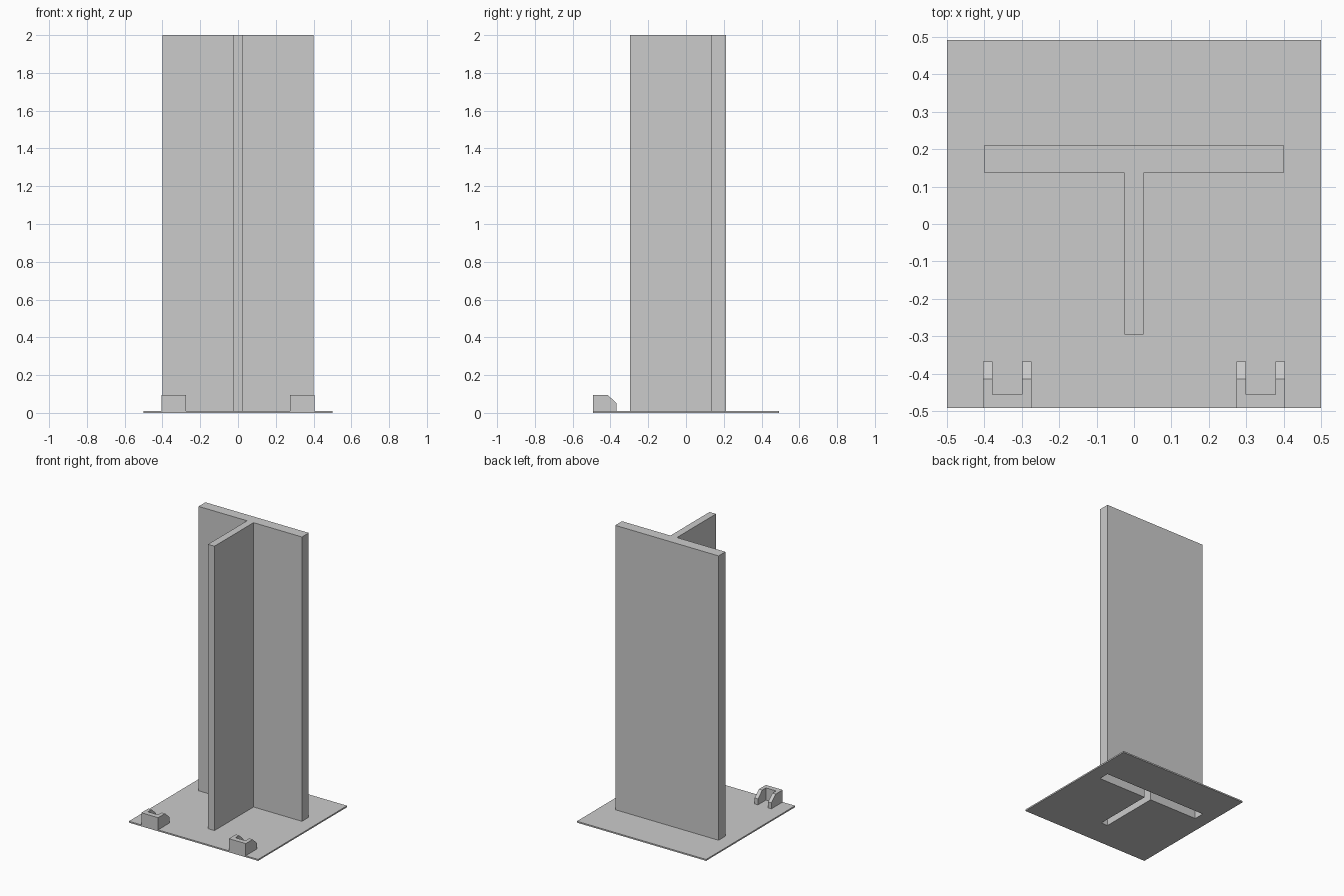
import bpy, bmesh

if "Cube" in bpy.data.objects:
    bpy.data.objects.remove(bpy.data.objects["Cube"])

FRONT, BACK = -0.492, 0.492      # plate extent in y
PLATE_T = 0.01                   # plate thickness
F_BACK, F_FRONT, STEM = 0.211, 0.136, -0.296   # T section in y


def prism(bm, outline, lo, hi, along_x=False, bottom=True, seam=False):
    """Extrude a counter-clockwise outline; optionally skip bottom or x=0 walls."""
    def place(u, v, w):
        return (w, u, v) if along_x else (u, v, w)
    a = [bm.verts.new(place(u, v, lo)) for u, v in outline]
    b = [bm.verts.new(place(u, v, hi)) for u, v in outline]
    bm.faces.new(b)
    if bottom:
        bm.faces.new(a[::-1])
    n = len(outline)
    for i in range(n):
        j = (i + 1) % n
        if seam and outline[i][0] == 0 and outline[j][0] == 0:
            continue
        bm.faces.new((a[i], a[j], b[j], b[i]))


def finish(bm, name, mirror=False):
    mesh = bpy.data.meshes.new(name)
    bm.to_mesh(mesh)
    bm.free()
    ob = bpy.data.objects.new(name, mesh)
    bpy.context.collection.objects.link(ob)
    if mirror:
        mod = ob.modifiers.new("mirror", 'MIRROR')
        mod.use_axis[0] = True
        mod.use_clip = True
    return ob


# Right half of the T section
half_t = [(0, STEM), (0.025, STEM), (0.025, F_FRONT),
          (0.4, F_FRONT), (0.4, F_BACK), (0, F_BACK)]

# Base plate with a T-shaped opening, mirrored
bm = bmesh.new()
prism(bm, [(0, FRONT), (0.5, FRONT), (0.5, BACK), (0, BACK)] + half_t[::-1],
      0, PLATE_T, seam=True)
finish(bm, "base_plate", mirror=True)

# T column, hollow and open at the bottom
bm = bmesh.new()
full_t = half_t[1:-1] + [(-x, y) for x, y in half_t[-2:0:-1]]
prism(bm, full_t, PLATE_T, 2.0, bottom=False)
finish(bm, "t_column")

# U-shaped clips at the front corners: two chamfered prongs and a front wall
bm = bmesh.new()
Z0, Z1 = PLATE_T, 0.095
prong = [(FRONT, Z0), (-0.368, Z0), (-0.368, 0.052), (-0.415, Z1), (FRONT, Z1)]
wall = [(FRONT, Z0), (-0.456, Z0), (-0.456, Z1), (FRONT, Z1)]
prism(bm, prong, 0.274, 0.3, along_x=True)
prism(bm, prong, 0.378, 0.404, along_x=True)
prism(bm, wall, 0.3, 0.378, along_x=True)
# Weld the three pieces and drop the internal contact faces
bmesh.ops.delete(bm, geom=[f for f in bm.faces
                           if len(f.verts) == 4 and abs(f.normal.x) > 0.9],
                 context='FACES_ONLY')
bmesh.ops.remove_doubles(bm, verts=bm.verts, dist=1e-5)
finish(bm, "corner_clips", mirror=True)
